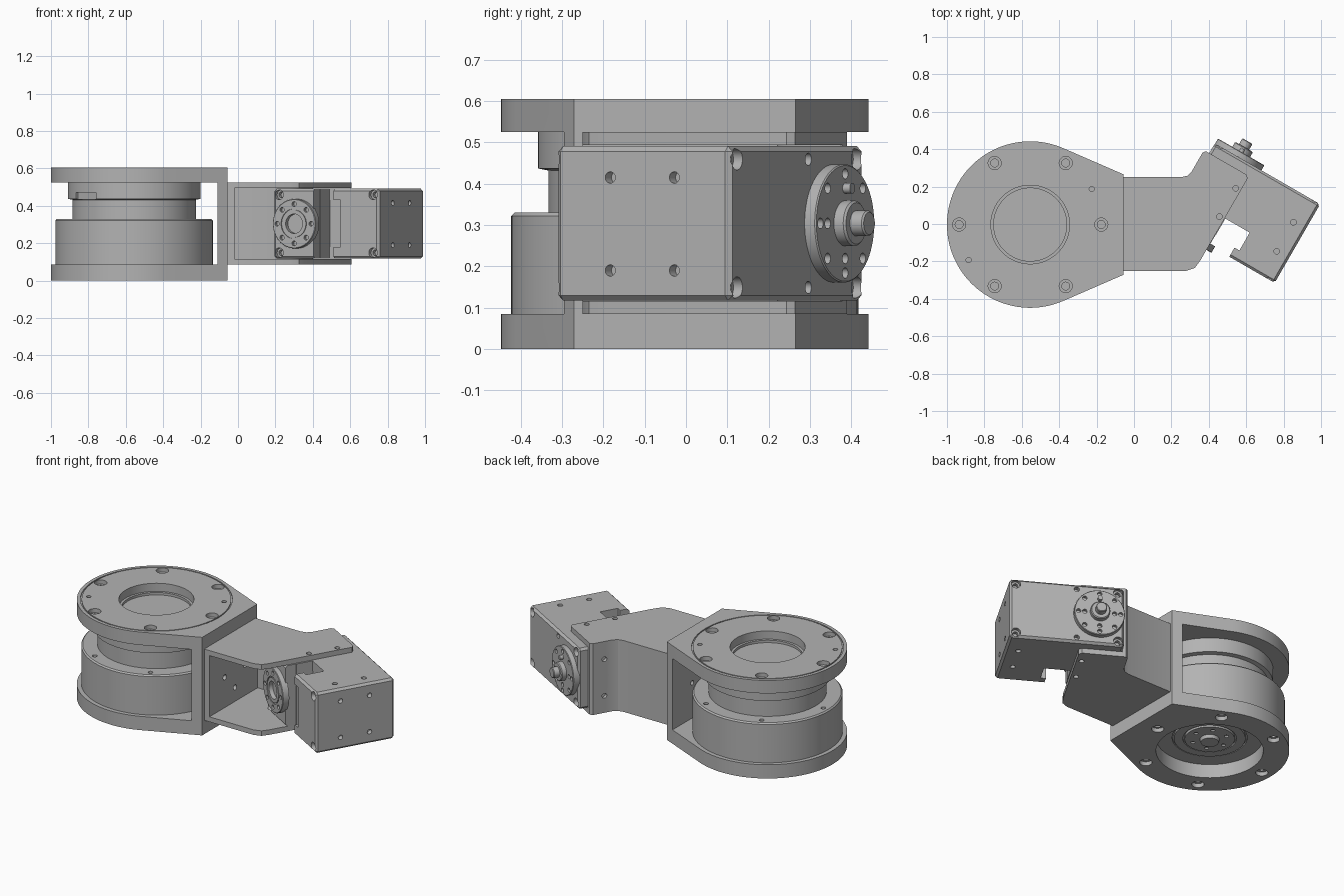
import bpy, bmesh
from math import radians, cos, sin, pi, acos, atan2, hypot
from mathutils import Matrix, Vector

cube = bpy.data.objects.get("Cube")
if cube:
    bpy.data.objects.remove(cube, do_unlink=True)

grey = bpy.data.materials.new("machined_grey")
grey.use_nodes = True
tone = (0.45, 0.45, 0.45, 1)
grey.diffuse_color = tone
grey.node_tree.nodes["Principled BSDF"].inputs["Base Color"].default_value = tone

T = Matrix.Translation
ROT = lambda deg, axis: Matrix.Rotation(radians(deg), 4, axis)


def make(name, bm, matrix=Matrix()):
    bmesh.ops.transform(bm, matrix=matrix, verts=bm.verts)
    bmesh.ops.recalc_face_normals(bm, faces=bm.faces)
    mesh = bpy.data.meshes.new(name)
    bm.to_mesh(mesh)
    bm.free()
    mesh.materials.append(grey)
    obj = bpy.data.objects.new(name, mesh)
    bpy.context.scene.collection.objects.link(obj)
    return obj


def prism(name, points, z0, z1, matrix=Matrix(), chamfer=0):
    bm = bmesh.new()
    face = bm.faces.new([bm.verts.new((x, y, z0)) for x, y in points])
    ext = bmesh.ops.extrude_face_region(bm, geom=[face])["geom"]
    tops = [v for v in ext if isinstance(v, bmesh.types.BMVert)]
    bmesh.ops.translate(bm, vec=(0, 0, z1 - z0), verts=tops)
    bmesh.ops.recalc_face_normals(bm, faces=bm.faces)
    if chamfer:
        bmesh.ops.bevel(bm, geom=bm.edges[:], offset=chamfer, segments=1, affect='EDGES')
    return make(name, bm, matrix)


def rect(x0, x1, y0, y1):
    return [(x0, y0), (x1, y0), (x1, y1), (x0, y1)]


def lathe(name, profile, matrix, steps=96):
    bm = bmesh.new()
    verts = [bm.verts.new((r, 0, z)) for r, z in profile]
    edges = [bm.edges.new(pair) for pair in zip(verts, verts[1:])]
    bmesh.ops.spin(bm, geom=verts + edges, axis=(0, 0, 1), cent=(0, 0, 0),
                   steps=steps, angle=2 * pi)
    bmesh.ops.remove_doubles(bm, verts=bm.verts, dist=1e-5)
    return make(name, bm, matrix)


def drill(matrix, r, depth=0.03, steps=20):
    return lathe("cutter", [(0, -depth), (r, -depth), (r, 0.02), (0, 0.02)], matrix, steps)


def counterbore(matrix, r):
    s = 0.6 * r
    return lathe("cutter", [(0, -0.05), (s, -0.05), (s, -0.025), (r, -0.025),
                            (r, 0.02), (0, 0.02)], matrix, 24)


def ring(matrix, radius, count, start=0):
    """Matrices evenly spaced on a circle about a matrix's z axis."""
    return [matrix @ ROT(start + i * 360 / count, 'Z') @ T((radius, 0, 0))
            for i in range(count)]


def finish(obj, cutters=()):
    """Cut the part, bake the result, and set smooth shading with sharp edges."""
    for c in cutters:
        c.hide_render = True
        mod = obj.modifiers.new("cut", 'BOOLEAN')
        mod.object, mod.operation, mod.solver = c, 'DIFFERENCE', 'EXACT'
    bpy.context.view_layer.update()
    graph = bpy.context.evaluated_depsgraph_get()
    mesh = bpy.data.meshes.new_from_object(obj.evaluated_get(graph))
    obj.modifiers.clear()
    obj.data = mesh
    mesh.materials.clear()
    mesh.materials.append(grey)
    for c in cutters:
        bpy.data.objects.remove(c, do_unlink=True)
    mesh.shade_smooth()
    mesh.set_sharp_from_angle(angle=radians(28))


# Main joint frame: teardrop plates joined by a web
CX, CY, R, H = -0.555, -0.003, 0.445, 0.605
LOW, HIGH = 0.085, 0.525
web_x, web_y = -0.055, 0.268
dx = web_x - CX
tangent = atan2(web_y, dx) + acos(R / hypot(dx, web_y))
N = 72
outline = [(web_x, CY - web_y), (web_x, CY + web_y)]
for i in range(N + 1):
    a = tangent + (2 * pi - 2 * tangent) * i / N
    outline.append((CX + R * cos(a), CY + R * sin(a)))
frame = prism("joint_frame", outline, 0, H)
axis = T((CX, CY, 0))
top = T((CX, CY, H))
bottom = axis @ ROT(180, 'X')
cuts = [prism("cutter", rect(-1.2, -0.11, -0.6, 0.6), LOW, HIGH),
        drill(bottom, 0.30, 0.2, 96),
        lathe("cutter", [(0, -0.065), (0.195, -0.065), (0.195, -0.05), (0.21, -0.05),
                         (0.21, 0.02), (0, 0.02)], top),
        lathe("cutter", [(0.418, -0.006), (0.425, -0.006), (0.425, 0.02),
                         (0.418, 0.02), (0.418, -0.006)], top)]
cuts += [counterbore(m, 0.035) for m in ring(top, 0.38, 6) + ring(bottom, 0.38, 6)]
cuts += [drill(m, 0.014) for m in ring(top, 0.38, 2, 30)]
web_back = T((-0.11, CY, H / 2)) @ ROT(-90, 'Y')
cuts += [drill(m, 0.014, 0.02) for m in ring(web_back, 0.1, 4)]
finish(frame, cuts)

# Main rotary motor with stepped neck and underside hub
motor = lathe("main_motor", [
    (0, 0.055), (0.05, 0.055), (0.055, 0.075), (0.14, 0.075), (0.14, 0.09),
    (0.15, 0.09), (0.15, 0.08), (0.2, 0.08), (0.2, 0.095), (0.21, 0.095),
    (0.21, LOW), (0.42, LOW), (0.42, 0.322), (0.412, 0.33), (0.33, 0.33),
    (0.33, 0.432), (0.355, 0.437), (0.355, HIGH), (0, HIGH)], axis)
cuts = [drill(m, 0.014) for m in ring(T((CX, CY, 0.33)), 0.38, 6)]
cuts += [drill(m, 0.012, 0.01) for m in ring(T((CX, CY, 0.075)) @ ROT(180, 'X'), 0.1, 6)]
cuts.append(prism("cutter", rect(0.332, 0.42, -0.08, 0.08), 0.42, 0.47,
                  axis @ ROT(222, 'Z')))
finish(motor, cuts)

# Local frame of the second joint: x runs along the box, y across it
J = T((0.995, 0.106, 0)) @ ROT(-30, 'Z')


def loc(u, v):
    p = J @ Vector((u, v, 0))
    return (p.x, p.y)


# Angled arm bracket: two plates, an end wall and a bent rear wall
arm = prism("arm_bracket", [
    (web_x, -0.25), (0.28, -0.25), (0.325, -0.235), loc(-0.404, -0.58),
    loc(-0.404, -0.075), loc(-0.42, -0.06), loc(-0.67, -0.06), loc(-0.682, -0.075),
    (0.328, 0.315), (0.308, 0.28), (0.285, 0.258), (0.25, 0.25), (web_x, 0.25)], LOW, HIGH)
cuts = [prism("cutter", [
    (-0.02, -0.6), (-0.02, 0.22), (0.27, 0.22), (0.3, 0.228), (0.325, 0.25),
    (0.347, 0.283), loc(-0.65, 0.1), loc(0.1, 0.1), loc(0.1, -0.9)], 0.116, 0.494)]
for v in (-0.152, -0.327):
    cuts.append(drill(J @ T((-0.433, v, HIGH)), 0.015, 0.02))
    cuts.append(drill(J @ T((-0.433, v, LOW)) @ ROT(180, 'X'), 0.015, 0.02))
for z in (0.19, 0.415):
    cuts.append(drill(J @ T((-0.682, -0.145, z)) @ ROT(-90, 'Y'), 0.015, 0.02))
end_wall = T((-0.02, 0, H / 2)) @ ROT(90, 'Y')
cuts += [drill(m, 0.016, 0.02) for m in ring(end_wall, 0.1, 4)]
finish(arm, cuts)

# Second motor housing with a notch in its front side
Z0, Z1, MID = 0.117, 0.491, 0.304
DEPTH = 0.486
housing = prism("wrist_housing", rect(-0.65, 0, -DEPTH, 0), Z0, Z1, J, 0.013)
cuts = [prism("cutter", rect(-0.4, -0.25, -0.43, -0.32), 0, 0.6, J),
        prism("cutter", rect(-0.402, -0.28, -0.6, -0.42), 0, 0.6, J),
        prism("cutter", rect(-0.398, -0.235, -0.6, -0.318), 0.18, 0.43, J)]
for z in (MID - 0.155, MID + 0.155):
    for u in (-0.035, -0.615):
        cuts.append(counterbore(J @ T((u, 0, z)) @ ROT(-90, 'X'), 0.026))
        cuts.append(counterbore(J @ T((u, -DEPTH, z)) @ ROT(90, 'X'), 0.026))
    cuts.append(drill(J @ T((-0.38, 0, z)) @ ROT(-90, 'X'), 0.015))
for v in (-0.155, -0.334):
    for z in (0.19, 0.415):
        cuts.append(drill(J @ T((0, v, z)) @ ROT(90, 'Y'), 0.014))
    cuts.append(drill(J @ T((-0.075, v, Z1)), 0.015))
    cuts.append(drill(J @ T((-0.075, v, Z0)) @ ROT(180, 'X'), 0.015))
finish(housing, cuts)

# Rear output flange with stepped shaft
rear = J @ T((-0.505, 0, MID)) @ ROT(-90, 'X')
flange = lathe("rear_flange", [(0, -0.01), (0.143, -0.01), (0.143, 0.028), (0.14, 0.031),
                               (0.055, 0.031), (0.055, 0.057), (0.05, 0.062), (0.031, 0.062),
                               (0.031, 0.094), (0.027, 0.098), (0, 0.098)], rear, 64)
face = rear @ T((0, 0, 0.031))
finish(flange, [drill(m, 0.013, 0.02) for m in ring(face, 0.12, 8) + ring(face, 0.085, 4)])

# Front output flange with recessed bore
front = J @ T((-0.505, -DEPTH, MID)) @ ROT(90, 'X')
flange = lathe("front_flange", [(0, -0.01), (0.132, -0.01), (0.132, 0.027), (0.129, 0.03),
                                (0.08, 0.03), (0.08, 0.024), (0.073, 0.024), (0.073, 0.03),
                                (0.052, 0.03), (0.052, 0.005), (0, 0.005)], front, 64)
face = front @ T((0, 0, 0.03))
finish(flange, [drill(m, 0.013, 0.02) for m in ring(face, 0.105, 8)])
